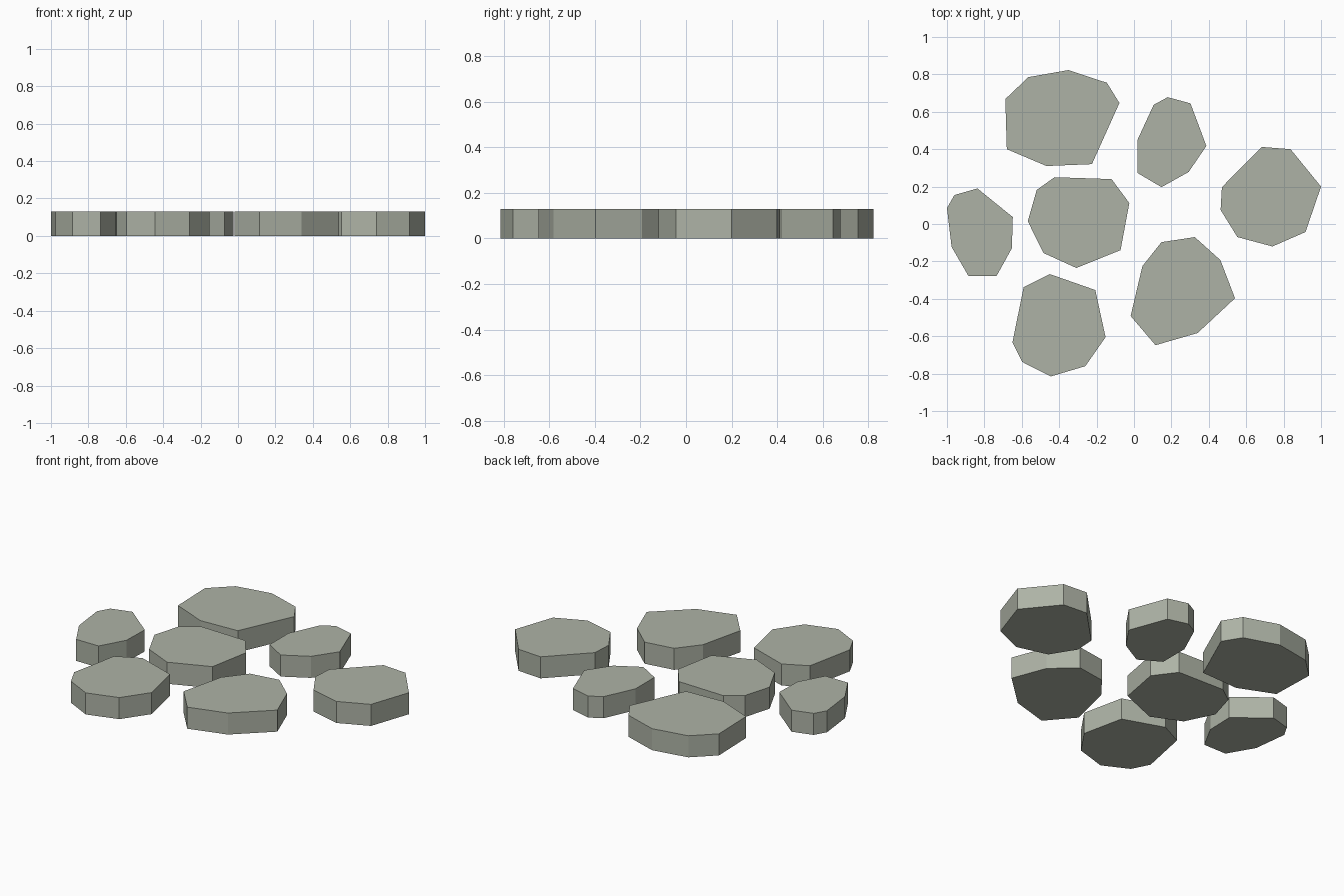
import bpy, bmesh

if "Cube" in bpy.data.objects:
    bpy.data.objects.remove(bpy.data.objects["Cube"])

HEIGHT = 0.13

# Moss-grey stone colour
mat = bpy.data.materials.new("stone_grey_green")
mat.diffuse_color = (0.42, 0.45, 0.38, 1)
mat.use_nodes = True
mat.node_tree.nodes["Principled BSDF"].inputs["Base Color"].default_value = mat.diffuse_color

# Eight-sided outline of each stepping stone, clockwise from above
OUTLINES = {
    "back_left_stone": [(-.688, .668), (-.565, .785), (-.35, .823), (-.145, .755),
                        (-.078, .647), (-.225, .32), (-.468, .31), (-.68, .40)],
    "back_middle_stone": [(.02, .453), (.105, .637), (.18, .678), (.302, .645),
                          (.387, .417), (.292, .278), (.147, .197), (.02, .272)],
    "right_stone": [(.47, .197), (.682, .412), (.837, .40), (1.0, .20),
                    (.917, -.043), (.74, -.12), (.553, -.07), (.463, .075)],
    "centre_stone": [(-.52, .182), (-.425, .25), (-.12, .24), (-.025, .112),
                     (-.072, -.14), (-.308, -.235), (-.484, -.155), (-.568, .015)],
    "left_stone": [(-1.0, .085), (-.96, .155), (-.837, .19), (-.648, .037),
                   (-.653, -.13), (-.735, -.278), (-.885, -.278), (-.975, -.123)],
    "front_left_stone": [(-.59, -.338), (-.45, -.268), (-.207, -.353), (-.152, -.605),
                         (-.26, -.76), (-.445, -.815), (-.597, -.738), (-.65, -.633)],
    "front_right_stone": [(.045, -.225), (.147, -.097), (.325, -.07), (.462, -.193),
                          (.54, -.397), (.34, -.583), (.115, -.648), (-.018, -.492)],
}


def make_stone(name, outline):
    """Extrude one flat outline up into a slab."""
    bm = bmesh.new()
    base = bm.faces.new([bm.verts.new((x, y, 0)) for x, y in outline])
    top = bmesh.ops.extrude_face_region(bm, geom=[base], use_keep_orig=True)["geom"]
    bmesh.ops.translate(bm, vec=(0, 0, HEIGHT),
                        verts=[g for g in top if isinstance(g, bmesh.types.BMVert)])
    bmesh.ops.recalc_face_normals(bm, faces=bm.faces)
    mesh = bpy.data.meshes.new(name)
    bm.to_mesh(mesh)
    bm.free()
    mesh.materials.append(mat)
    bpy.context.collection.objects.link(bpy.data.objects.new(name, mesh))


for name, outline in OUTLINES.items():
    make_stone(name, outline)
